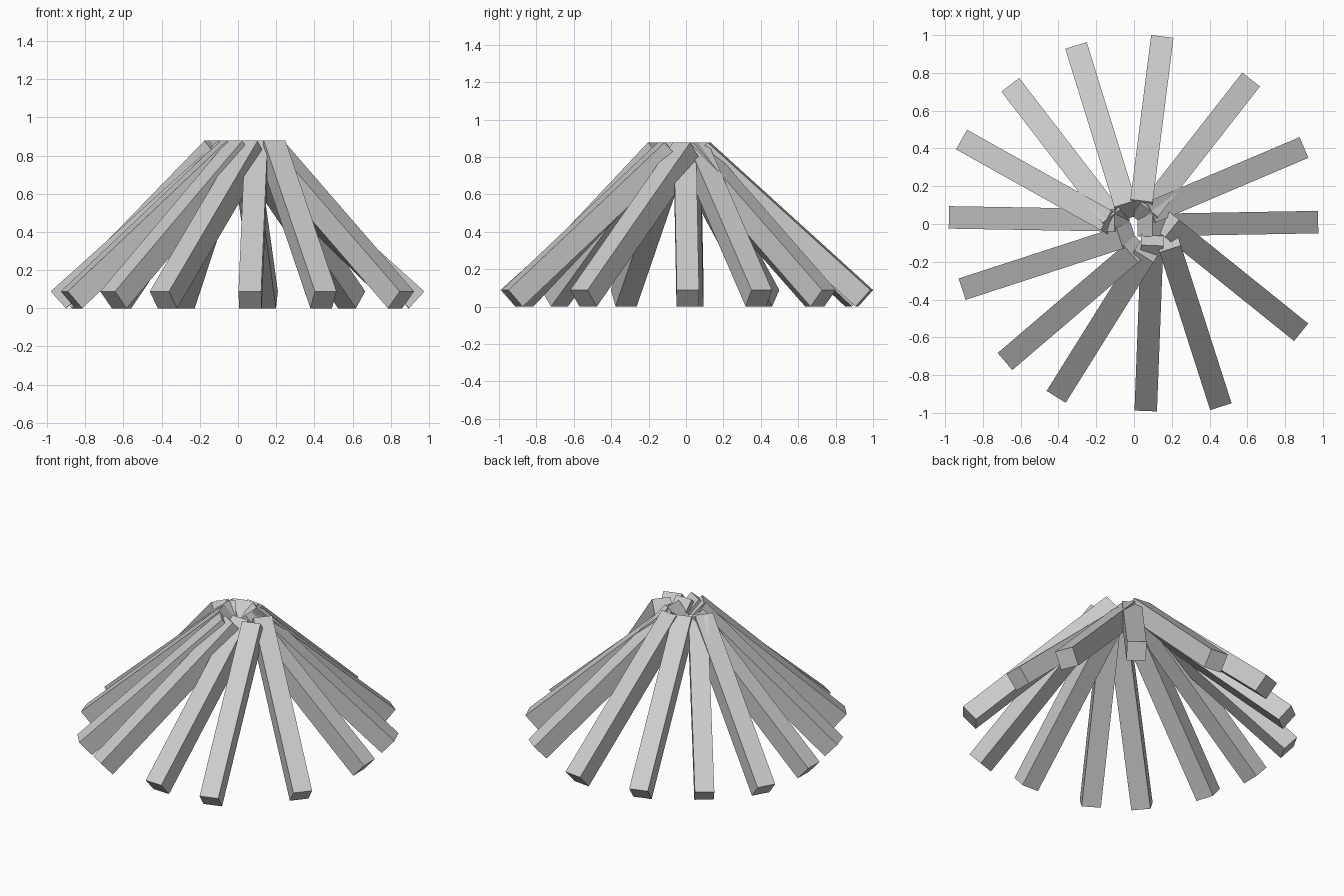
import bpy
from math import radians, cos, sin
from mathutils import Matrix, Vector

if "Cube" in bpy.data.objects:
    bpy.data.objects.remove(bpy.data.objects["Cube"])

grey = bpy.data.materials.new("plain grey")
grey.use_nodes = True
grey.diffuse_color = (0.6, 0.6, 0.6, 1)
grey.node_tree.nodes["Principled BSDF"].inputs["Base Color"].default_value = (0.6, 0.6, 0.6, 1)

WIDTH, LENGTH, TILT = 0.119, 1.18, radians(42)


def add_log(name, x, y, heading):
    """Square log whose top outer edge is centred over (x, y), rising inwards."""
    bpy.ops.mesh.primitive_cube_add(size=1)
    log = bpy.context.object
    log.name = name
    turn = Matrix.Rotation(radians(heading), 4, 'Z') @ Matrix.Rotation(TILT, 4, 'Y')
    # outer top edge sits at z = WIDTH * cos(TILT), so the lower edge rests on the ground
    edge = Vector((x, y, WIDTH * cos(TILT)))
    size = Matrix.Diagonal((LENGTH, WIDTH, WIDTH, 1))
    log.data.transform(Matrix.Translation(edge) @ turn
                       @ Matrix.Translation((-LENGTH / 2, 0, -WIDTH / 2)) @ size)
    log.data.materials.append(grey)


# Foot position and outward heading of each leaning log
logs = [
    (0.975, 0.01, 1), (0.90, 0.405, 23), (0.62, 0.765, 52), (0.15, 0.993, 82.8),
    (-0.307, 0.945, 107.2), (-0.655, 0.737, 127.6), (-0.913, 0.447, 150.8),
    (-0.98, 0.035, 179), (-0.91, -0.345, -162), (-0.683, -0.728, -139.5),
    (-0.412, -0.915, -122), (0.062, -0.99, -92.2), (0.46, -0.967, -72.2),
    (0.885, -0.573, -38.8),
]
for i, (x, y, heading) in enumerate(logs):
    add_log(f"leaning_log_{i + 1}", x, y, heading)
